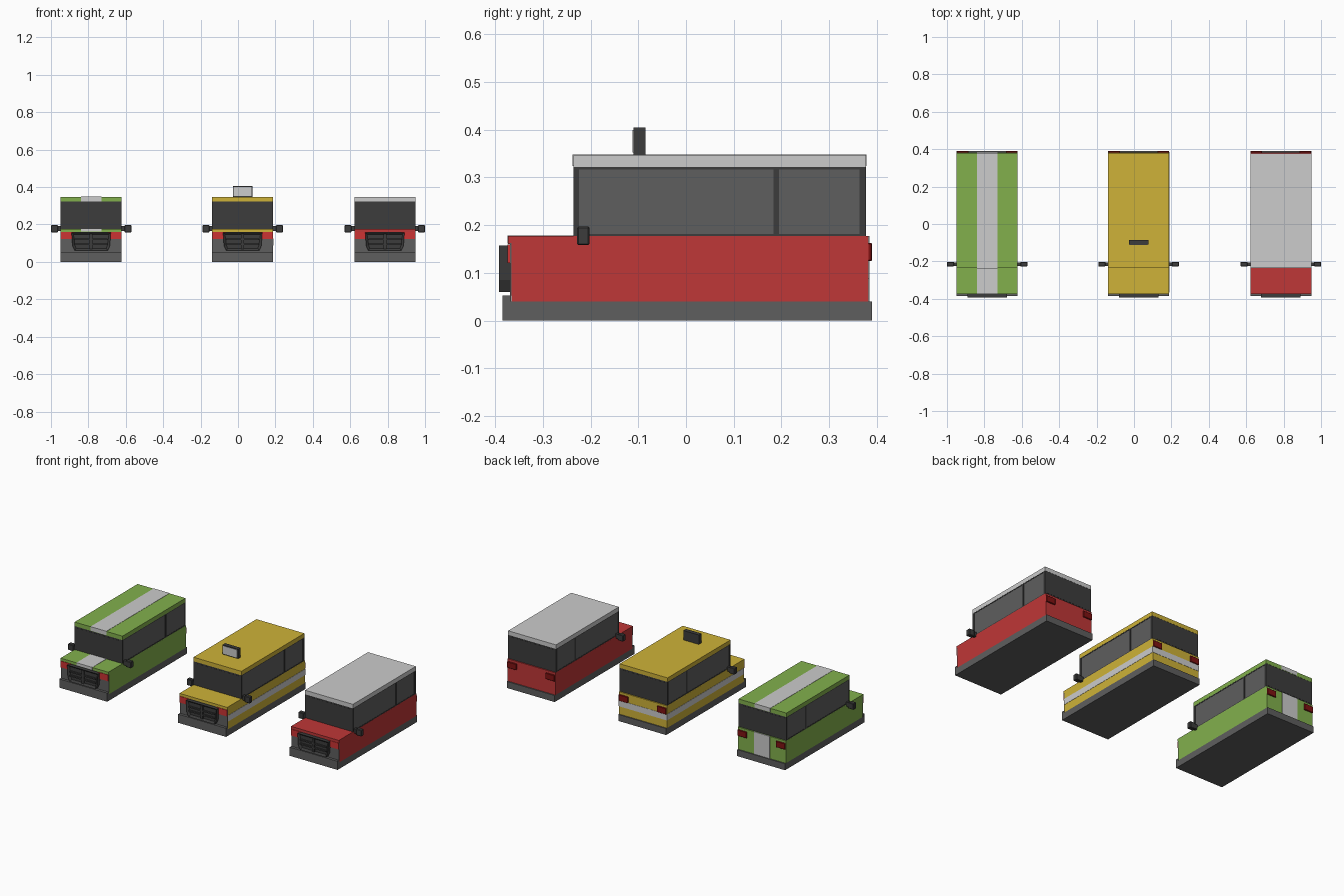
import bpy, bmesh

if "Cube" in bpy.data.objects:
    bpy.data.objects.remove(bpy.data.objects["Cube"])


def material(name, srgb):
    m = bpy.data.materials.new(name)
    m.diffuse_color = [((c + 0.055) / 1.055) ** 2.4 if c > 0.04 else c / 12.92 for c in srgb] + [1]
    m.use_nodes = True
    m.node_tree.nodes["Principled BSDF"].inputs["Base Color"].default_value = m.diffuse_color
    return m


RED = material("red paint", (.75, .215, .215))
GREEN = material("green paint", (.51, .69, .30))
YELLOW = material("yellow paint", (.81, .70, .22))
WHITE = material("light grey", (.80, .80, .80))
GREY = material("mid grey", (.37, .37, .37))
DARK = material("dark trim", (.235, .235, .235))
LAMP = material("lamp red", (.80, .20, .20))
TAIL = material("tail lamp red", (.50, .07, .07))
W = .163  # half width of a car


def finish(name, bm, mat):
    bmesh.ops.recalc_face_normals(bm, faces=bm.faces[:])
    me = bpy.data.meshes.new(name)
    bm.to_mesh(me)
    bm.free()
    me.materials.append(mat)
    ob = bpy.data.objects.new(name, me)
    bpy.context.collection.objects.link(ob)
    return ob


def box(name, mat, cx, x, y, z, bevel=0):
    """Box spanning the x, y, z ranges, with x measured from the car centre."""
    bm = bmesh.new()
    bmesh.ops.create_cube(bm, size=1)
    for v in bm.verts:
        for i, (a, b) in enumerate((x, y, z)):
            v.co[i] = (a + b) / 2 + v.co[i] * (b - a)
        v.co.x += cx
    if bevel:
        bmesh.ops.bevel(bm, geom=bm.edges[:], offset=bevel, segments=1, affect='EDGES')
    return finish(name, bm, mat)


def pair(name, mat, cx, x, y, z, bevel=0):
    box(name + "_right", mat, cx, x, y, z, bevel)
    box(name + "_left", mat, cx, (-x[1], -x[0]), y, z, bevel)


def grille(cx):
    # tapered surround with a recessed field
    half = [(.105, .157), (.100, .085), (.088, .060)]
    prof = half + [(-x, z) for x, z in reversed(half)]
    bm = bmesh.new()
    face = bm.faces.new([bm.verts.new((cx + x, -.392, z)) for x, z in prof])
    ext = bmesh.ops.extrude_face_region(bm, geom=[face])
    for v in ext["geom"]:
        if isinstance(v, bmesh.types.BMVert):
            v.co.y = -.366
    bmesh.ops.recalc_face_normals(bm, faces=bm.faces[:])
    front = min(bm.faces, key=lambda f: f.calc_center_median().y)
    bmesh.ops.inset_region(bm, faces=[front], thickness=.014, depth=0)
    for v in front.verts:
        v.co.y = -.382
    finish("grille_surround", bm, DARK)
    # bars dividing it into two columns of three slots
    box("grille_post", DARK, cx, (-.008, .008), (-.391, -.378), (.07, .15))
    for z in (.095, .120):
        box("grille_bar", DARK, cx, (-.088, .088), (-.391, -.378), (z - .004, z + .004))


def car(cx, paint, roof_paint):
    # base with raised front bumper
    box("base", GREY, cx, (-W, W), (-.375, .390), (0, .040))
    box("front_bumper", GREY, cx, (-W, W), (-.385, -.367), (0, .053))
    # body, front panel and hood lip
    box("body", paint, cx, (-W, W), (-.366, .383), (.040, .177))
    box("front_panel", GREY, cx, (-W, W), (-.369, -.365), (.053, .163))
    box("hood_lip", paint, cx, (-W, W), (-.373, -.366), (.161, .177))
    pair("headlamp", LAMP, cx, (.090, .161), (-.374, -.367), (.121, .160))
    pair("tail_lamp", TAIL, cx, (.100, .162), (.380, .390), (.125, .163), .002)
    grille(cx)
    # cabin, windscreens and roof
    box("cabin", DARK, cx, (-.159, .159), (-.235, .376), (.177, .322))
    box("windscreen", DARK, cx, (-.150, .150), (-.236, -.230), (.186, .314))
    box("rear_window", DARK, cx, (-.150, .150), (.370, .377), (.186, .314))
    box("roof", roof_paint, cx, (-W, W), (-.236, .377), (.322, .347))
    # side glass with raised frame strips
    for y in ((-.225, .184), (.194, .365)):
        pair("side_glass", GREY, cx, (.158, .161), y, (.180, .319))
    for y in ((-.236, -.224), (.183, .195), (.364, .377)):
        pair("window_pillar", DARK, cx, (.157, W), y, (.177, .322))
    for z in ((.177, .182), (.317, .322)):
        pair("window_rail", DARK, cx, (.157, .1625), (-.235, .376), z)
    # door mirrors
    pair("mirror_arm", DARK, cx, (.155, .185), (-.224, -.206), (.165, .192))
    pair("mirror", DARK, cx, (.178, .215), (-.228, -.202), (.158, .197), .003)


# green car with a lengthwise stripe
GX, TX, RX = -.785, .025, .785
car(GX, GREEN, GREEN)
S = (-.054, .054)
box("roof_stripe", WHITE, GX, S, (-.2375, .3785), (.324, .3485))
box("hood_stripe", WHITE, GX, S, (-.3745, -.236), (.162, .1785))
box("back_stripe", WHITE, GX, S, (.380, .3845), (.040, .1775))

# yellow cab with a waistline stripe and a roof sign
car(TX, YELLOW, YELLOW)
pair("side_stripe", WHITE, TX, (.160, .1645), (-.366, .3845), (.088, .125))
box("back_stripe", WHITE, TX, (-.163, .163), (.380, .3845), (.088, .125))
box("roof_sign", DARK, TX, (-.053, .053), (-.110, -.085), (.347, .405))
box("sign_face", WHITE, TX, (-.048, .048), (-.112, -.108), (.352, .400))

# red car with a light roof
car(RX, RED, WHITE)
